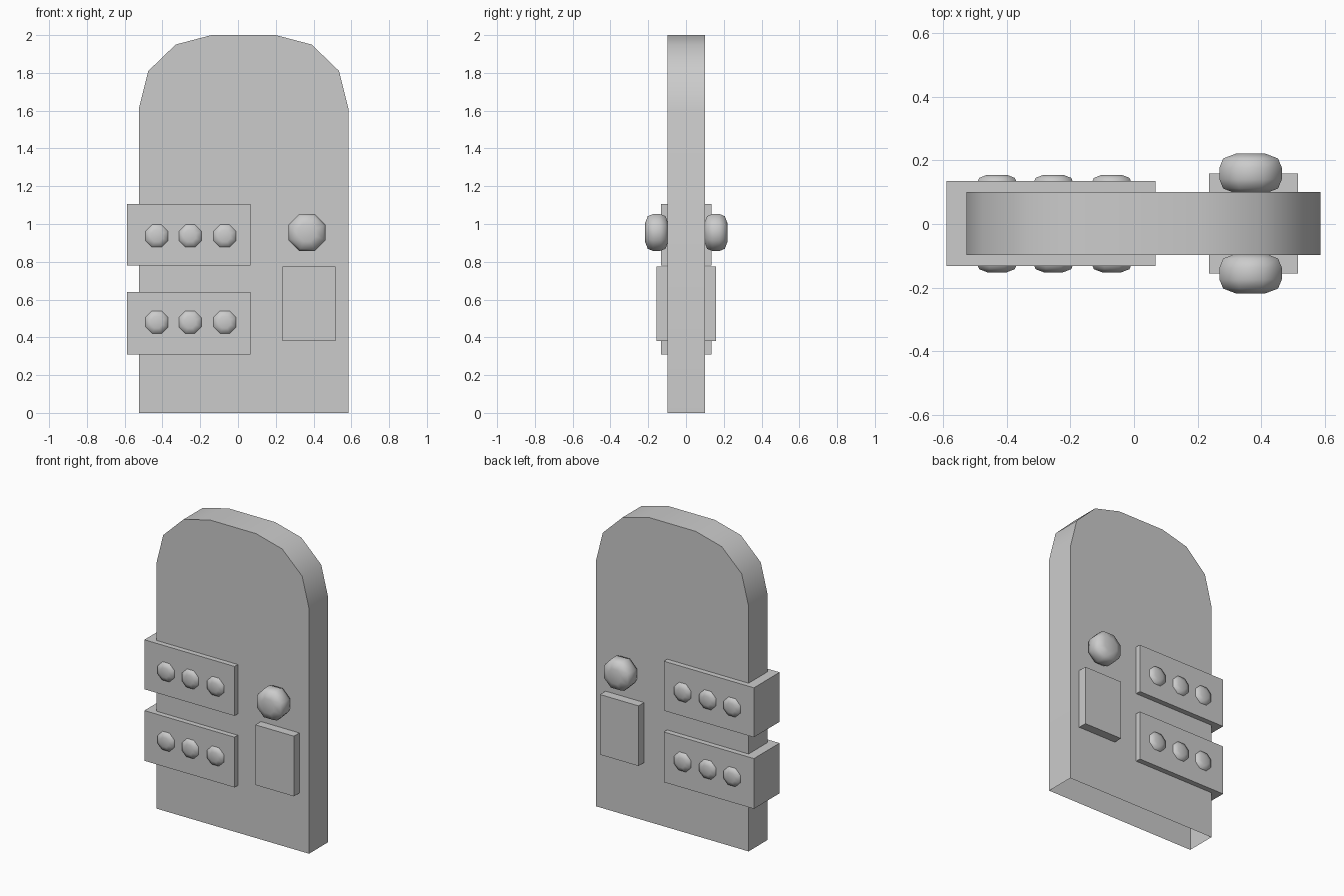
import bpy, bmesh
from math import pi, sin, cos, radians

if "Cube" in bpy.data.objects:
    bpy.data.objects.remove(bpy.data.objects["Cube"])

def finish(name, bm, angle=None):
    bmesh.ops.recalc_face_normals(bm, faces=bm.faces)
    for f in bm.faces:
        f.smooth = angle is not None
    me = bpy.data.meshes.new(name)
    bm.to_mesh(me)
    bm.free()
    if angle is not None:
        me.set_sharp_from_angle(angle=radians(angle))
    ob = bpy.data.objects.new(name, me)
    bpy.context.collection.objects.link(ob)
    return ob

def box(name, x0, x1, y0, y1, z0, z1):
    bm = bmesh.new()
    bmesh.ops.create_cube(bm, size=1)
    for v in bm.verts:
        v.co = ((x0 + x1) / 2 + v.co.x * (x1 - x0),
                (y0 + y1) / 2 + v.co.y * (y1 - y0),
                (z0 + z1) / 2 + v.co.z * (z1 - z0))
    return finish(name, bm)

def knob(name, x, y, z, r, depth):
    """Flattened eight-sided ball, its axis along y."""
    profile = [(.48, 1), (.88, .76), (1, .3), (1, -.3), (.88, -.76), (.48, -1)]
    bm = bmesh.new()
    rings = []
    for pr, py in profile:
        rings.append([bm.verts.new((x + r * 1.06 * pr * cos(a), y + depth * py,
                                    z + r * 1.06 * pr * sin(a)))
                      for a in [(i + .5) * pi / 4 for i in range(8)]])
    for a, b in zip(rings, rings[1:]):
        for i in range(8):
            j = (i + 1) % 8
            bm.faces.new((a[i], a[j], b[j], b[i]))
    bm.faces.new(rings[0])
    bm.faces.new(rings[-1])
    return finish(name, bm, 180)

# Door slab: faceted arch, open underneath
half = [(.555, 0), (.555, 1.61), (.505, 1.81), (.36, 1.95), (.17, 2.0)]
outline = [(.03 + x, z) for x, z in half] + [(.03 - x, z) for x, z in reversed(half)]
bm = bmesh.new()
front = [bm.verts.new((x, -.098, z)) for x, z in outline]
back = [bm.verts.new((x, .1, z)) for x, z in outline]
bm.faces.new(front)
bm.faces.new(back[::-1])
for i in range(len(outline) - 1):
    bm.faces.new((front[i], back[i], back[i + 1], front[i + 1]))
finish("door_slab", bm, 40)

# Hinge bands wrapping the left edge, with studs on both sides
for level, (z0, z1, zs) in {"upper": (.78, 1.105, .937), "lower": (.31, .64, .48)}.items():
    box(level + "_hinge_band", -.588, .067, -.132, .135, z0, z1)
    for side, s in (("front", -1), ("back", 1)):
        for n, x in enumerate((-.43, -.253, -.07)):
            knob(f"{level}_{side}_stud_{n + 1}", x, .0015 + s * .112, zs, .065, .041)

# Lock plate and knobs
box("lock_plate", .235, .515, -.155, .158, .38, .775)
for side, s in (("front", -1), ("back", 1)):
    knob(side + "_door_knob", .366, .0015 + s * .157, .955, .1, .062)
